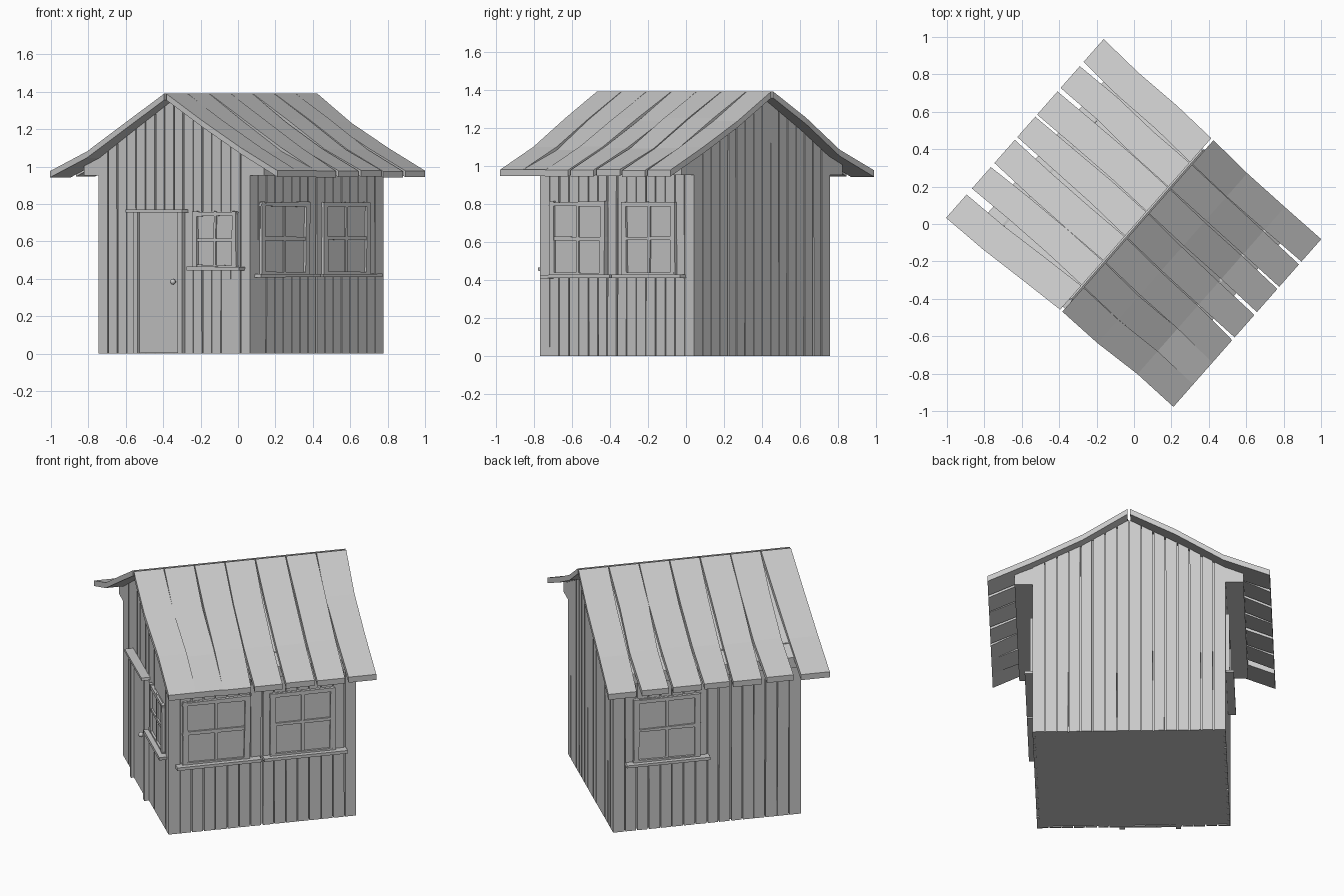
import bpy, bmesh, math, random
from mathutils import Matrix, Vector

random.seed(7)
if "Cube" in bpy.data.objects:
    bpy.data.objects.remove(bpy.data.objects["Cube"], do_unlink=True)

HALF = 0.54          # half width of the square hut
PLACE = Matrix.Translation((0.015, -0.005, 0)) @ Matrix.Rotation(math.radians(48.6), 4, 'Z')
SIDES = {"right": 0, "front": -90, "left": 180, "back": 90}

grey = bpy.data.materials.new("plain grey")
grey.use_nodes = True
grey.diffuse_color = (0.588, 0.588, 0.588, 1)
grey.node_tree.nodes["Principled BSDF"].inputs["Base Color"].default_value = grey.diffuse_color


def finish(name, bm):
    bmesh.ops.recalc_face_normals(bm, faces=bm.faces)
    mesh = bpy.data.meshes.new(name)
    bm.to_mesh(mesh)
    bm.free()
    mesh.materials.append(grey)
    ob = bpy.data.objects.new(name, mesh)
    ob.matrix_world = PLACE
    bpy.context.collection.objects.link(ob)
    return ob


def loft(bm, rings):
    """Skin a run of closed rings and cap both ends."""
    rows = [[bm.verts.new(p) for p in ring] for ring in rings]
    n = len(rows[0])
    for a, b in zip(rows, rows[1:]):
        for i in range(n):
            bm.faces.new((a[i], a[(i + 1) % n], b[(i + 1) % n], b[i]))
    bm.faces.new(rows[0])
    bm.faces.new(rows[-1])


def on_wall(bm, side, outline, d0, d1):
    """Prism from a (u, z) outline on a wall, from depth d0 out to d1."""
    turn = Matrix.Rotation(math.radians(SIDES[side]), 4, 'Z')
    loft(bm, [[turn @ Vector((u, -(HALF + d), z)) for u, z in outline] for d in (d0, d1)])


def rect(u0, u1, z0, z1, wobble=0.0):
    r = lambda: random.uniform(-wobble, wobble)
    return [(u + r(), z + r()) for u, z in ((u0, z0), (u1, z0), (u1, z1), (u0, z1))]


# Roof height across the ridge
ROOF = [(0.0, 1.39), (0.26, 1.245), (0.53, 1.095), (0.79, 0.978)]
THICK = 0.034


def roof_z(y):
    y = abs(y)
    for (a, za), (b, zb) in zip(ROOF, ROOF[1:]):
        if y <= b:
            return za + (zb - za) * (y - a) / (b - a)
    return ROOF[-1][1]


def under(y):
    return roof_z(y) - THICK + 0.004


# Solid core with floor
bm = bmesh.new()
c = HALF - 0.012
section = [(-c, 0.004), (c, 0.004), (c, under(c) - 0.01), (0, under(0) - 0.01), (-c, under(c) - 0.01)]
loft(bm, [[(x, y, z) for y, z in section] for x in (-c, c)])
finish("wall_core", bm)

# Vertical planks on each wall
COUNT = 16
step = 2 * HALF / COUNT
for side in SIDES:
    bm = bmesh.new()
    for i in range(COUNT):
        u0 = -HALF + i * step
        a = u0 + (random.uniform(0.001, 0.006) if i else 0)
        b = u0 + step - (random.uniform(0.001, 0.006) if i < COUNT - 1 else 0)
        lean = random.uniform(-0.002, 0.002) if 0 < i < COUNT - 1 else 0
        gable = side in ("front", "back")
        za, zb = (under(a), under(b)) if gable else (under(HALF), under(HALF))
        on_wall(bm, side, [(a + lean, 0), (b + lean, 0), (b, zb), (a, za)], -0.014, 0)
    finish(side + "_wall_planks", bm)

# Boxed eaves under both slopes
for sign, side in ((1, "left"), (-1, "right")):
    bm = bmesh.new()
    prof = [(HALF - 0.01, 0.952), (0.64, 0.952), (0.64, under(0.64)), (HALF - 0.01, under(HALF))]
    loft(bm, [[(x, sign * y, z) for y, z in prof] for x in (-HALF, HALF)])
    finish(side + "_eave_box", bm)

# Warped roof boards: start and end of each board along the eave
EAVES = {
    "left": [(-.646, -.48), (-.437, -.284), (-.255, -.09), (-.07, .075),
             (.09, .255), (.28, .435), (.465, .628)],
    "right": [(-.6, -.44), (-.445, -.285), (-.285, -.125), (-.105, .055),
              (.075, .24), (.255, .415), (.435, .595)],
}
RIDGE = 0.613
for side, boards in EAVES.items():
    sign = 1 if side == "left" else -1
    bm = bmesh.new()
    for i, (e0, e1) in enumerate(boards):
        r0 = -RIDGE + i * 2 * RIDGE / 7 + 0.002
        r1 = r0 + 2 * RIDGE / 7 - 0.004
        rings = []
        for k, (y, z) in enumerate(ROOF):
            t = k / 3
            mid = k in (1, 2)
            dz = random.uniform(-0.014, 0.008) if mid else random.uniform(-0.003, 0.003)
            dx = random.uniform(-0.008, 0.008) if mid else 0
            x0, x1 = r0 + (e0 - r0) * t + dx, r1 + (e1 - r1) * t + dx
            y = sign * max(y, 0.008)
            z += dz if k else 0
            rings.append([(x0, y, z), (x1, y, z), (x1, y, z - THICK), (x0, y, z - THICK)])
        loft(bm, rings)
    finish(side + "_roof_boards", bm)


# Four-pane windows with crooked bars and a sill
def window(name, side, u0, u1, z0, z1, sill0, sill1):
    bm = bmesh.new()
    on_wall(bm, side, rect(u0, u1, z0, z1), -0.01, 0.004)
    finish(name + "_pane", bm)
    bm = bmesh.new()
    w, w2 = 0.03, 0.009
    um, zm = (u0 + u1) / 2, z0 + (z1 - z0) * 0.5
    for a, b, lo, hi in ((u0, u0 + w, z0, z1), (u1 - w, u1, z0, z1),
                         (u0, u1, z1 - w * 0.8, z1), (u0, u1, z0, z0 + w * 0.5)):
        on_wall(bm, side, rect(a, b, lo, hi, 0.005), -0.008, 0.016 + random.uniform(0, 0.003))
    on_wall(bm, side, rect(um - w2, um + w2, z0, z1, 0.003), -0.008, 0.012)
    on_wall(bm, side, rect(u0, u1, zm - w2, zm + w2, 0.004), -0.008, 0.014)
    finish(name + "_frame", bm)
    bm = bmesh.new()
    on_wall(bm, side, rect(sill0, sill1, z0 - 0.014, z0 + 0.004, 0.002), -0.008, 0.045)
    finish(name + "_sill", bm)


window("front_window", "front", 0.145, 0.455, 0.46, 0.76, 0.13, 0.505)
window("right_window_front", "right", -0.46, -0.075, 0.422, 0.81, -0.5, -0.015)
window("right_window_back", "right", 0.045, 0.415, 0.422, 0.81, 0.0, 0.48)
window("left_window", "left", -0.425, -0.04, 0.422, 0.81, -0.47, 0.01)

# Door with posts, header and round knob
bm = bmesh.new()
on_wall(bm, "front", rect(-0.25, 0.06, 0.004, 0.757), -0.01, 0.012)
finish("door", bm)
bm = bmesh.new()
for a, b in ((-0.265, -0.235), (0.05, 0.08)):
    on_wall(bm, "front", rect(a, b, 0.002, 0.757), -0.01, 0.028)
on_wall(bm, "front", rect(-0.3, 0.1, 0.755, 0.772, 0.002), -0.01, 0.05)
finish("door_frame", bm)
bm = bmesh.new()
bmesh.ops.create_uvsphere(bm, u_segments=12, v_segments=8, radius=0.015,
                          matrix=Matrix.Translation((-HALF - 0.032, -0.02, 0.385)))
for f in bm.faces:
    f.smooth = True
on_wall(bm, "front", rect(0.015, 0.025, 0.38, 0.39), 0.01, 0.03)
finish("door_knob", bm)
